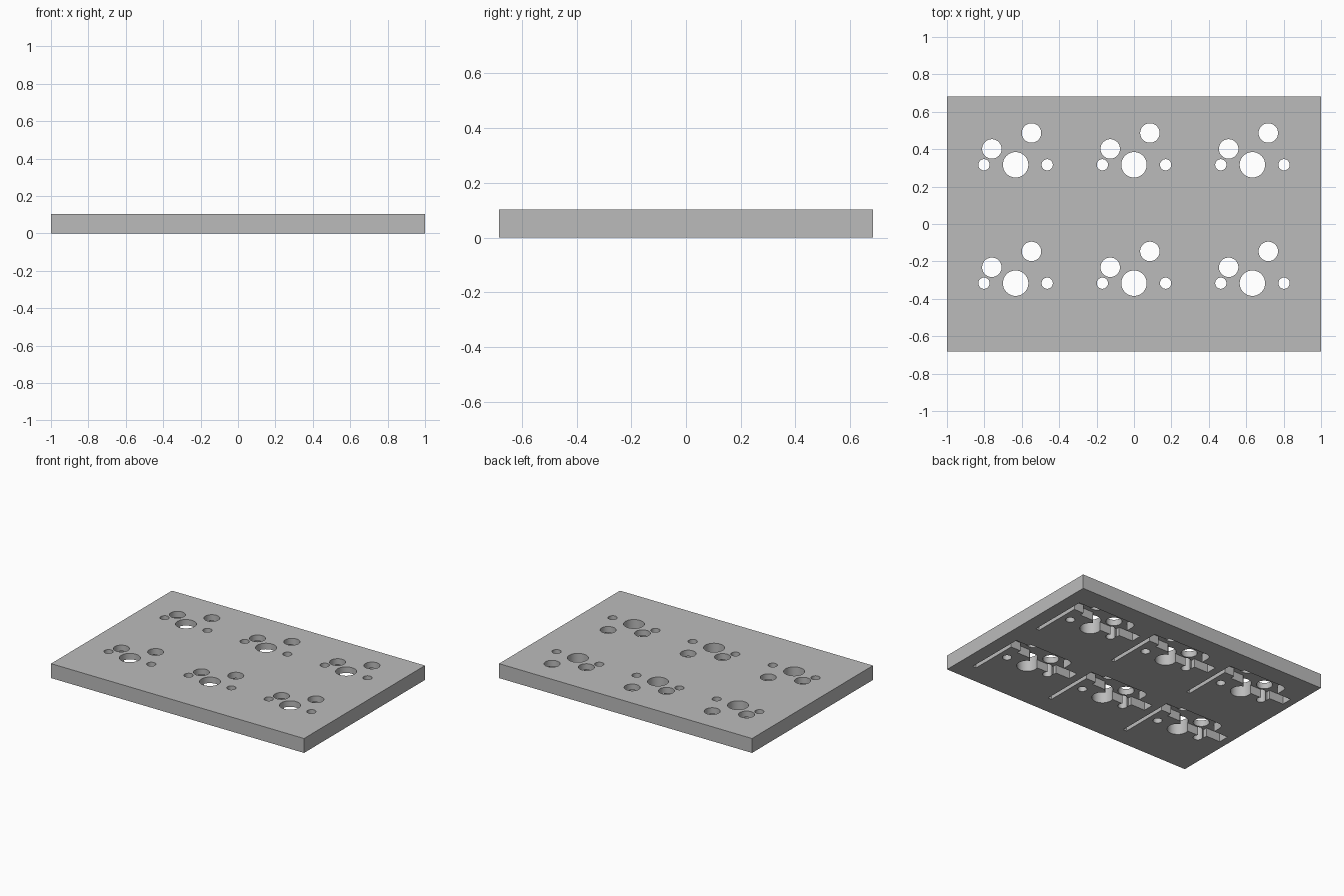
import bpy, bmesh
from mathutils import Matrix

cube = bpy.data.objects.get("Cube")
if cube:
    bpy.data.objects.remove(cube)

PITCH, THICK, DEPTH = 0.633, 0.103, 0.06
KEYS = [(i * PITCH, j * PITCH) for i in (-1, 0, 1) for j in (-0.5, 0.5)]

grey = bpy.data.materials.new("plain grey")
grey.use_nodes = True
grey.diffuse_color = (0.5, 0.5, 0.5, 1)
grey.node_tree.nodes["Principled BSDF"].inputs["Base Color"].default_value = (0.5, 0.5, 0.5, 1)


def make(name, bm):
    bmesh.ops.recalc_face_normals(bm, faces=bm.faces)
    mesh = bpy.data.meshes.new(name)
    bm.to_mesh(mesh)
    bm.free()
    mesh.materials.append(grey)
    obj = bpy.data.objects.new(name, mesh)
    bpy.context.collection.objects.link(obj)
    return obj


# Flat slab
bm = bmesh.new()
bmesh.ops.create_cube(bm, size=1, matrix=Matrix.Translation((0, 0, THICK / 2))
                      @ Matrix.Diagonal((2, 1.365, THICK, 1)))
plate = make("socket_plate", bm)

# Through holes of each key: stem, two locating pegs, two contact pins
HOLES = [(0, 0, 0.068), (-0.169, 0, 0.03), (0.169, 0, 0.03),
         (-0.127, 0.085, 0.052), (0.085, 0.17, 0.052)]
bm = bmesh.new()
for kx, ky in KEYS:
    for x, y, r in HOLES:
        bmesh.ops.create_cone(bm, cap_ends=True, segments=48, radius1=r, radius2=r, depth=0.4,
                              matrix=Matrix.Translation((kx + x, ky + y, 0.05)))
holes = make("hole_cutter", bm)

# Underside recess: stepped socket body, two contact pads and a wire channel
OUTLINE = [(-0.2, 0.023), (-0.01, 0.023), (0.015, 0.035), (0.03, 0.065), (0.055, 0.09),
           (0.16, 0.09), (0.16, 0.122), (0.237, 0.122), (0.237, -0.23), (0.265, -0.23),
           (0.265, 0.205), (0.16, 0.205), (0.16, 0.225), (-0.165, 0.225), (-0.19, 0.215),
           (-0.2, 0.19), (-0.2, 0.128), (-0.312, 0.128), (-0.312, 0.05), (-0.2, 0.05)]
bm = bmesh.new()
for kx, ky in KEYS:
    base = bm.faces.new([bm.verts.new((kx + x, ky + y, -0.05)) for x, y in OUTLINE])
    top = bmesh.ops.extrude_face_region(bm, geom=[base])["geom"]
    bmesh.ops.translate(bm, vec=(0, 0, DEPTH + 0.05),
                        verts=[v for v in top if isinstance(v, bmesh.types.BMVert)])
recess = make("recess_cutter", bm)

# Cut the slab, then drop the cutters
for cutter in (recess, holes):
    cutter.hide_render = True
    mod = plate.modifiers.new(cutter.name, "BOOLEAN")
    mod.operation, mod.solver, mod.object = "DIFFERENCE", "EXACT", cutter
result = bpy.data.meshes.new_from_object(
    plate.evaluated_get(bpy.context.evaluated_depsgraph_get()))
plate.modifiers.clear()
plate.data = result
for cutter in (recess, holes):
    bpy.data.objects.remove(cutter)

# Smooth hole walls, sharp rims
bpy.ops.object.select_all(action="DESELECT")
plate.select_set(True)
bpy.context.view_layer.objects.active = plate
bpy.ops.object.shade_smooth_by_angle(angle=0.5)
